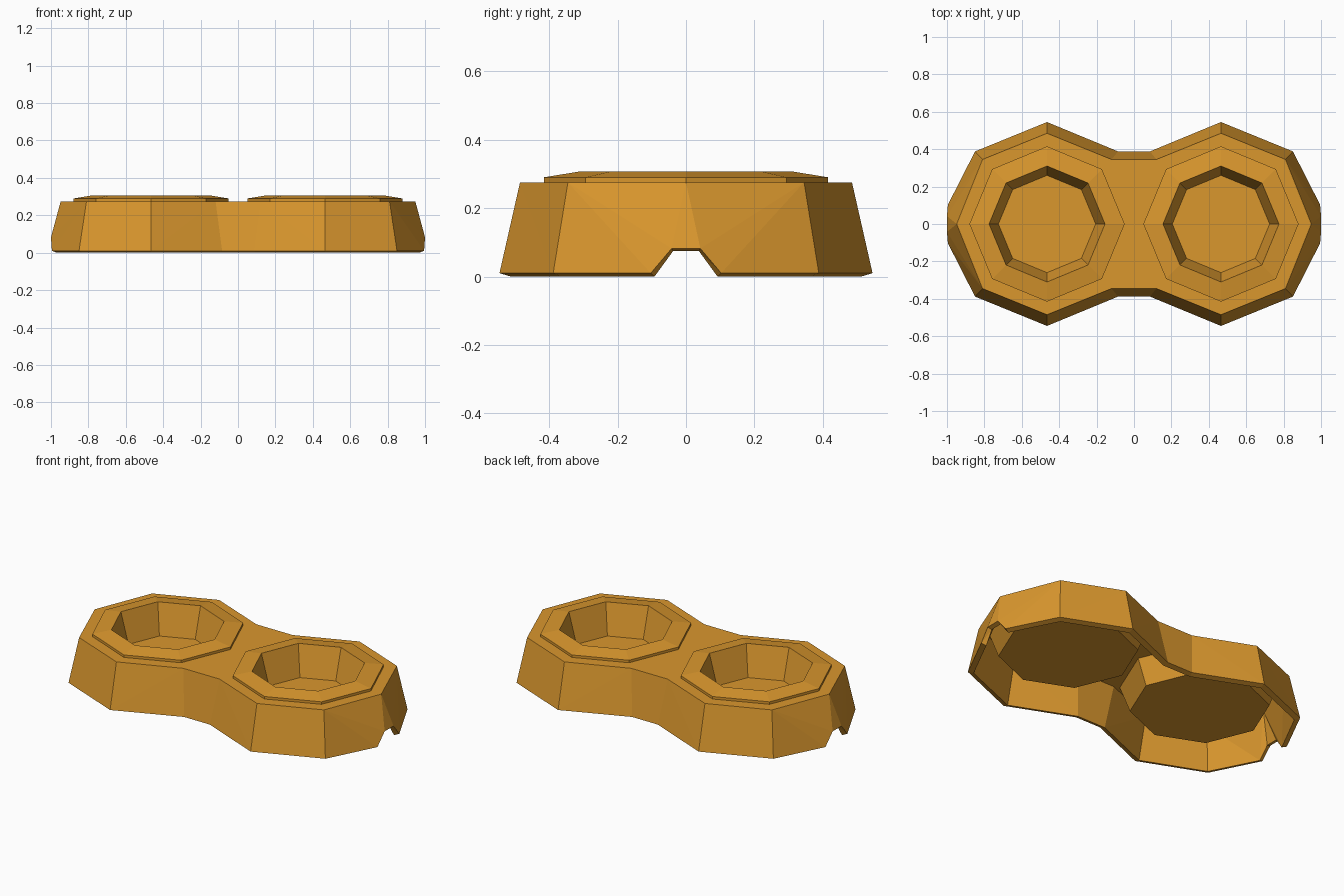
import bpy, bmesh, math

cube = bpy.data.objects.get("Cube")
if cube:
    bpy.data.objects.remove(cube, do_unlink=True)

BOWL_X = 0.465

amber = bpy.data.materials.new("amber")
amber.use_nodes = True
COLOR = (0.70, 0.31, 0.027, 1)
amber.diffuse_color = COLOR
amber.node_tree.nodes["Principled BSDF"].inputs["Base Color"].default_value = COLOR


def make_object(name, bm):
    bmesh.ops.remove_doubles(bm, verts=bm.verts, dist=0.0005)
    bmesh.ops.recalc_face_normals(bm, faces=bm.faces)
    mesh = bpy.data.meshes.new(name)
    bm.to_mesh(mesh)
    bm.free()
    mesh.materials.append(amber)
    obj = bpy.data.objects.new(name, mesh)
    bpy.context.collection.objects.link(obj)
    return obj


def octagon(radius, z, steps):
    return [(BOWL_X + radius * math.cos(math.pi * i / 4),
             radius * math.sin(math.pi * i / 4), z) for i in range(steps)]


def strip(bm, lower, upper):
    """Join two equally long rows of points, skipping collapsed triangles."""
    for a, b, c, d in zip(lower, lower[1:], upper[1:], upper):
        for tri in ((a, b, d), (b, c, d)):
            if len(set(tri)) == 3:
                bm.faces.new([bm.verts.new(p) for p in tri])


def plate(bm, row, radius):
    """Flat plate with half an octagonal opening for the bowl."""
    z = row[0][2]
    outline = list(dict.fromkeys(row)) + octagon(radius, z, 5) + [(0, 0, z)]
    bm.faces.new([bm.verts.new(p) for p in outline])


# Stand: one quarter of the hollow skirt with an end notch, mirrored twice
outer_top = [(x, y, 0.275) for x, y in (
    (0, 0.345), (0.12, 0.345), (BOWL_X, 0.485), (0.81, 0.345),
    (0.81, 0.345), (0.948, 0), (0.948, 0))]
outer_bottom = [
    (0, 0.388, 0.01), (0.085, 0.388, 0.01), (BOWL_X, 0.545, 0.01),
    (0.85, 0.388, 0.01), (0.995, 0.103, 0.01), (1, 0.042, 0.082), (1, 0, 0.082)]
rim_bottom = [
    (0, 0.36, 0), (0.095, 0.36, 0), (BOWL_X, 0.512, 0),
    (0.828, 0.365, 0), (0.968, 0.092, 0), (0.975, 0.038, 0.074), (0.975, 0, 0.074)]
inner_top = [(x, y, 0.25) for x, y in (
    (0, 0.32), (0.125, 0.32), (BOWL_X, 0.455), (0.788, 0.325),
    (0.788, 0.325), (0.915, 0), (0.915, 0))]

bm = bmesh.new()
strip(bm, outer_bottom, outer_top)
strip(bm, rim_bottom, outer_bottom)
strip(bm, inner_top, rim_bottom)
plate(bm, outer_top, 0.40)
plate(bm, inner_top, 0.43)
stand = make_object("stand", bm)
mirror = stand.modifiers.new("mirror", "MIRROR")
mirror.use_axis = (True, True, False)

# Bowls: eight-sided turned profile with raised sloping rim
profile = [(0.38, 0.10), (0.435, 0.25), (0.415, 0.27), (0.415, 0.29),
           (0.31, 0.307), (0.26, 0.125)]
bm = bmesh.new()
rings = [[bm.verts.new(p) for p in octagon(r, z, 8)] for r, z in profile]
for low, high in zip(rings, rings[1:]):
    for i in range(8):
        j = (i + 1) % 8
        bm.faces.new((low[i], low[j], high[j], high[i]))
bm.faces.new(rings[0])
bm.faces.new(rings[-1])
bowls = make_object("bowls", bm)
bowls.modifiers.new("mirror", "MIRROR")
